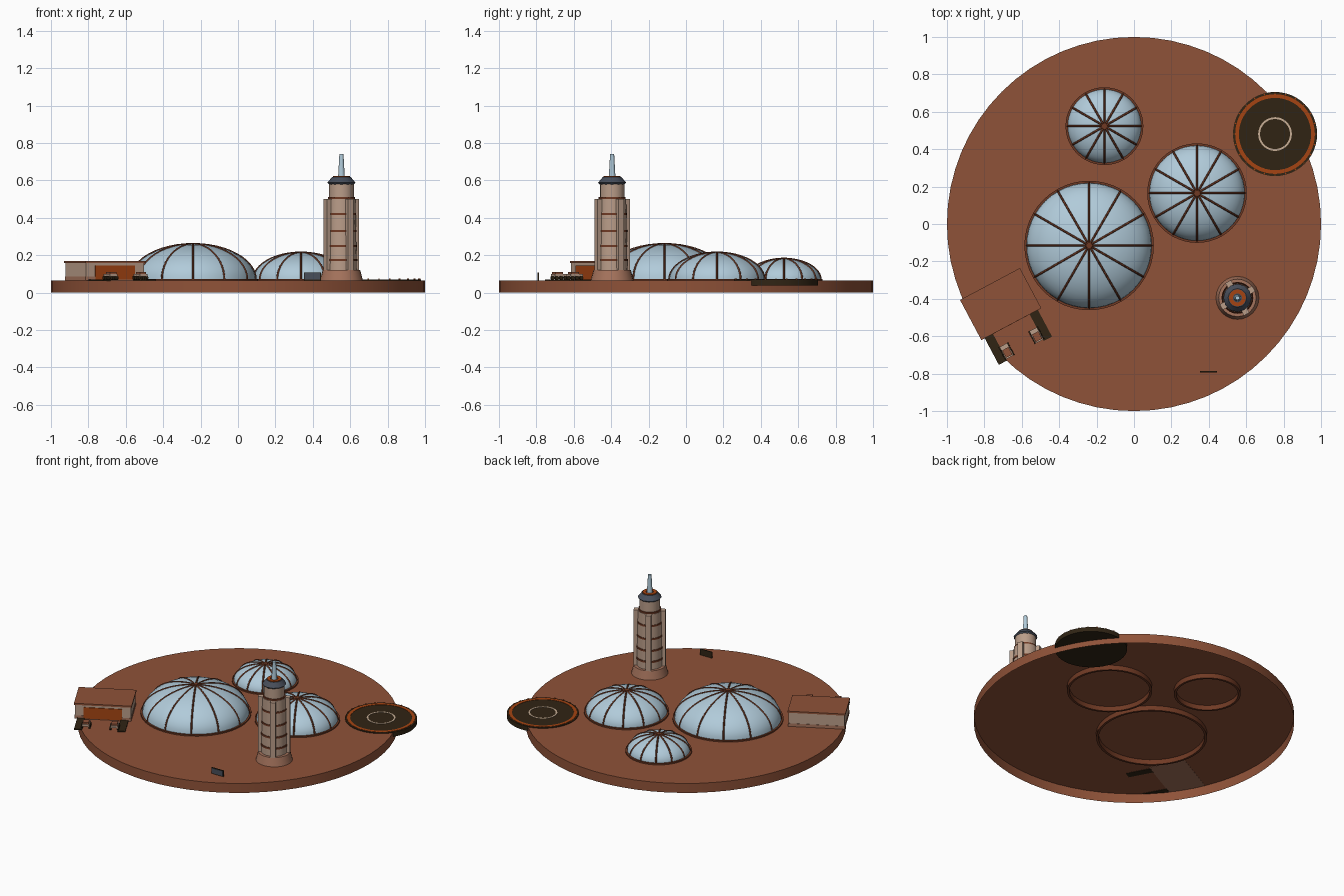
import bpy, bmesh, math
from mathutils import Matrix, Vector

if "Cube" in bpy.data.objects:
    bpy.data.objects.remove(bpy.data.objects["Cube"])


def lin(c):
    c /= 255
    return c / 12.92 if c <= 0.04045 else ((c + 0.055) / 1.055) ** 2.4


def material(name, r, g, b):
    m = bpy.data.materials.new(name)
    m.diffuse_color = (lin(r), lin(g), lin(b), 1)
    m.use_nodes = True
    m.node_tree.nodes["Principled BSDF"].inputs["Base Color"].default_value = m.diffuse_color
    return m


RUST = material("rust soil", 143, 82, 56)
CLAY = material("clay footing", 165, 115, 92)
GLASS = material("pale blue glass", 177, 203, 218)
RIB = material("brown rib", 112, 58, 36)
TAN = material("tan wall", 186, 157, 137)
DARK = material("dark pavement", 48, 36, 20)
ORANGE = material("burnt orange", 165, 68, 18)
SLATE = material("slate", 72, 78, 90)
PALE = material("pale marking", 200, 175, 150)
G = 0.065  # ground level


def finish(name, bm, mat, smooth=True):
    me = bpy.data.meshes.new(name)
    bm.to_mesh(me)
    bm.free()
    me.materials.append(mat)
    ob = bpy.data.objects.new(name, me)
    bpy.context.collection.objects.link(ob)
    if smooth:
        bpy.ops.object.select_all(action='DESELECT')
        ob.select_set(True)
        bpy.context.view_layer.objects.active = ob
        bpy.ops.object.shade_smooth_by_angle(angle=math.radians(35))
    return ob


def lathe(name, profile, x, y, mat, n=32, closed=False):
    """Revolve (radius, z) points; a zero radius makes a pole."""
    bm = bmesh.new()
    rows = []
    for r, z in profile:
        if r == 0:
            rows.append([bm.verts.new((x, y, z))] * n)
        else:
            rows.append([bm.verts.new((x + r * math.cos(2 * math.pi * i / n),
                                       y + r * math.sin(2 * math.pi * i / n), z)) for i in range(n)])
    pairs = list(zip(rows, rows[1:])) + ([(rows[-1], rows[0])] if closed else [])
    for a, b in pairs:
        for i in range(n):
            j = (i + 1) % n
            vs = list(dict.fromkeys([a[i], a[j], b[j], b[i]]))
            if len(vs) > 2:
                bm.faces.new(vs)
    bmesh.ops.recalc_face_normals(bm, faces=bm.faces)
    return finish(name, bm, mat)


def ring(name, r0, r1, z0, z1, x, y, mat, n=48):
    return lathe(name, [(r1, z0), (r1, z1), (r0, z1), (r0, z0)], x, y, mat, n, True)


def box(name, centre, size, mat, frame=Matrix()):
    bm = bmesh.new()
    bmesh.ops.create_cube(bm, size=1, matrix=frame @ Matrix.Translation(centre) @ Matrix.Diagonal((*size, 1)))
    return finish(name, bm, mat, False)


# ground disc, open underneath
lathe("ground_disc", [(1, 0), (1, G), (0, G)], 0, 0, RUST, 64)


# glass domes with ribs and foundation rings
def dome(name, x, y, r):
    h, steps, z0 = r * 0.57, 12, G + 0.004
    arc = [(r * math.cos(math.pi / 2 * k / steps), z0 + h * math.sin(math.pi / 2 * k / steps))
           for k in range(steps)]
    lathe(name + "_glass", arc + [(0, z0 + h)], x, y, GLASS, 48)
    ring(name + "_foundation", r - 0.004, r + 0.011, 0.032, G + 0.009, x, y, RIB)
    cu = bpy.data.curves.new(name + "_ribs", 'CURVE')
    cu.dimensions = '3D'
    cu.bevel_depth = 0.0055
    cu.bevel_resolution = 0
    for i in range(12):
        a = math.pi * i / 6
        sp = cu.splines.new('POLY')
        sp.points.add(steps)
        for p, (pr, pz) in zip(sp.points, arc + [(0, z0 + h)]):
            p.co = (x + pr * math.cos(a), y + pr * math.sin(a), pz, 1)
    cu.materials.append(RIB)
    ob = bpy.data.objects.new(name + "_ribs", cu)
    bpy.context.collection.objects.link(ob)
    bpy.ops.object.select_all(action='DESELECT')
    ob.select_set(True)
    bpy.context.view_layer.objects.active = ob
    bpy.ops.object.convert(target='MESH')
    lathe(name + "_crown", [(0.016, z0 + h - 0.006), (0.016, z0 + h + 0.006), (0, z0 + h + 0.006)], x, y, RIB, 12)


dome("large_dome", -0.24, -0.115, 0.335)
dome("middle_dome", 0.337, 0.165, 0.255)
dome("small_dome", -0.158, 0.523, 0.197)

# control tower
TX, TY = 0.553, -0.395
lathe("tower_footing", [(0.115, G), (0.1, 0.122), (0, 0.122)], TX, TY, CLAY, 24)
lathe("tower_shaft", [(0.082, 0.12), (0.075, 0.5), (0, 0.5)], TX, TY, TAN, 16)
lathe("tower_upper_drum", [(0.066, 0.5), (0.066, 0.585)], TX, TY, TAN, 16)
for k, z in enumerate((0.175, 0.25, 0.33, 0.42, 0.505)):
    r = 0.085 - 0.002 * k if k < 4 else 0.072
    ring(f"tower_band_{k + 1}", r - 0.02, r, z - 0.006, z + 0.006, TX, TY, RIB, 24)
for k in range(4):
    f = Matrix.Translation((TX, TY, 0)) @ Matrix.Rotation(math.radians(30 + 90 * k), 4, 'Z')
    box(f"tower_fin_{k + 1}", (0.08, 0, 0.31), (0.04, 0.034, 0.38), TAN, f)
lathe("tower_cap", [(0, 0.575), (0.062, 0.575), (0.075, 0.588), (0.05, 0.618), (0, 0.618)], TX, TY, SLATE, 12)
ring("tower_cap_ring", 0.024, 0.045, 0.614, 0.623, TX, TY, ORANGE, 24)
lathe("tower_mast", [(0.018, 0.615), (0.011, 0.74), (0, 0.74)], TX, TY, GLASS, 12)

# landing pad, overhanging the disc edge
PX, PY = 0.754, 0.481
lathe("landing_pad", [(0, 0.038), (0.225, 0.038), (0.225, G + 0.004), (0, G + 0.004)], PX, PY, DARK, 48)
ring("pad_outer_stripe", 0.193, 0.213, G + 0.002, G + 0.006, PX, PY, ORANGE)
ring("pad_inner_stripe", 0.08, 0.09, G + 0.002, G + 0.006, PX, PY, PALE)
for k in range(24):
    f = Matrix.Translation((PX, PY, 0)) @ Matrix.Rotation(math.pi * k / 12, 4, 'Z')
    box(f"pad_light_{k + 1}", (0.219, 0, G + 0.006), (0.007, 0.007, 0.007), ORANGE, f)

# hangar: local -y is the door side
H = Matrix.Translation((-0.713, -0.428, 0)) @ Matrix.Rotation(math.radians(28), 4, 'Z')
box("hangar_walls", (0, 0, 0.112), (0.352, 0.235, 0.096), TAN, H)
box("hangar_plinth", (0, 0, 0.075), (0.356, 0.239, 0.022), CLAY, H)
box("hangar_roof", (0, 0, 0.165), (0.363, 0.243, 0.011), RUST, H)
box("hangar_door", (0, -0.118, 0.107), (0.24, 0.008, 0.076), ORANGE, H)

# paved strips and parked rovers
for side, word in ((-1, "left"), (1, "right")):
    box(word + "_paved_strip", (side * 0.136, -0.2, G + 0.002), (0.05, 0.165, 0.008), DARK, H)
    u, v = side * 0.09, -0.237
    box(word + "_rover_body", (u, v, 0.092), (0.046, 0.074, 0.014), TAN, H)
    box(word + "_rover_cabin", (u, v - 0.008, 0.104), (0.038, 0.045, 0.012), RUST, H)
    for sx in (-1, 1):
        for k in (-1, 0, 1):
            bm = bmesh.new()
            m = H @ Matrix.Translation((u + sx * 0.024, v + k * 0.026, 0.079)) @ Matrix.Rotation(math.pi / 2, 4, 'Y')
            bmesh.ops.create_cone(bm, cap_ends=True, segments=12, radius1=0.011, radius2=0.011, depth=0.01, matrix=m)
            finish(f"{word}_rover_wheel_{sx}_{k}", bm, DARK)

# upright panel near the front edge
box("front_panel", (0.398, -0.79, 0.087), (0.091, 0.006, 0.042), DARK)
box("front_panel_face", (0.398, -0.7935, 0.087), (0.083, 0.003, 0.034), SLATE)
